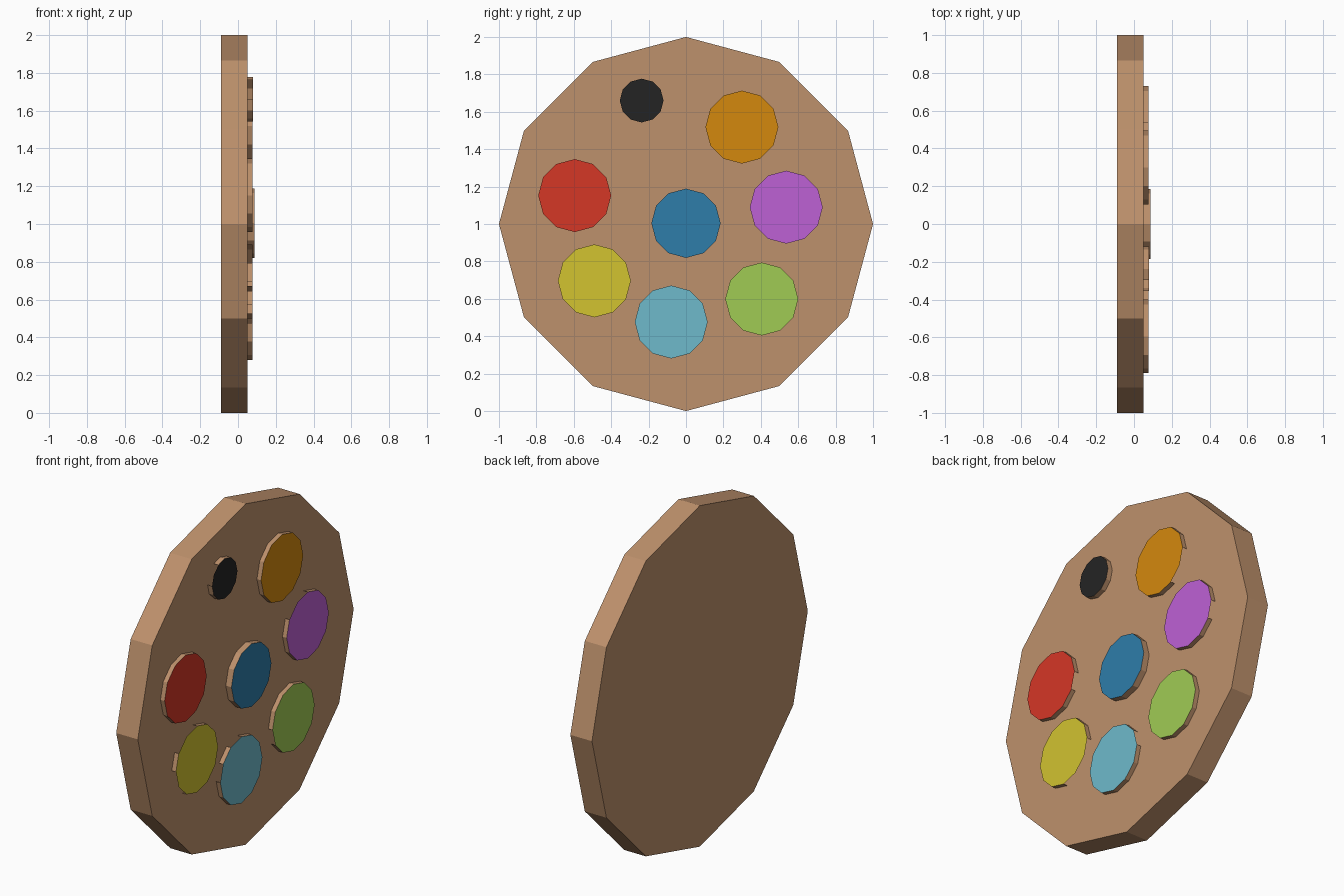
import bpy, bmesh, math

if "Cube" in bpy.data.objects:
    bpy.data.objects.remove(bpy.data.objects["Cube"])

SIDES = 12
BACK, FRONT = -0.09, 0.05


def lin(c):
    c /= 255
    return c / 12.92 if c <= 0.04045 else ((c + 0.055) / 1.055) ** 2.4


def material(name, rgb):
    m = bpy.data.materials.new(name)
    m.diffuse_color = (*[lin(c) for c in rgb], 1)
    m.use_nodes = True
    m.node_tree.nodes["Principled BSDF"].inputs["Base Color"].default_value = m.diffuse_color
    return m


wood = material("wood", (190, 145, 108))


def disc(name, y, z, r, x0, x1, cap_mat=None, gaps=(), back=False):
    """Twelve-sided disc facing +x; gaps lists the rim segments left open."""
    bm = bmesh.new()
    ang = [2 * math.pi * k / SIDES for k in range(SIDES)]
    rings = [[bm.verts.new((x, y + r * math.cos(a), z + r * math.sin(a)))
              for a in ang] for x in (x0, x1)]
    lo, hi = rings
    cap = bm.faces.new(hi)
    if cap_mat:
        cap.material_index = 1
    if back:
        bm.faces.new(lo[::-1])
    for k in range(SIDES):
        if k not in gaps:
            n = (k + 1) % SIDES
            bm.faces.new((lo[k], lo[n], hi[n], hi[k]))
    bmesh.ops.delete(bm, geom=[v for v in bm.verts if not v.link_faces], context='VERTS')
    me = bpy.data.meshes.new(name)
    bm.to_mesh(me)
    bm.free()
    me.materials.append(wood)
    if cap_mat:
        me.materials.append(cap_mat)
    bpy.context.collection.objects.link(bpy.data.objects.new(name, me))


# wooden board
disc("palette_board", 0, 1, 1, BACK, FRONT, back=True)

# raised paint wells: colour, y, z, radius, front x, open rim segments
wells = [
    ("black", (36, 36, 36), -0.237, 1.66, 0.117, 0.08, (4, 5)),
    ("orange", (212, 137, 13), 0.299, 1.518, 0.195, 0.077, (10, 11)),
    ("red", (213, 55, 38), -0.595, 1.152, 0.195, 0.077, (11,)),
    ("purple", (190, 97, 213), 0.536, 1.09, 0.195, 0.077, (3, 4, 11)),
    ("blue", (46, 125, 170), 0.0, 1.004, 0.185, 0.087, ()),
    ("yellow", (210, 195, 48), -0.49, 0.696, 0.195, 0.077, (3, 4, 6, 7, 9, 10, 11)),
    ("green", (160, 203, 84), 0.405, 0.599, 0.195, 0.077, (6,)),
    ("cyan", (111, 186, 203), -0.079, 0.476, 0.195, 0.077, (0, 3, 5)),
]
for name, rgb, y, z, r, x, gaps in wells:
    disc(name + "_paint_well", y, z, r, FRONT, x, material(name, rgb), gaps)
